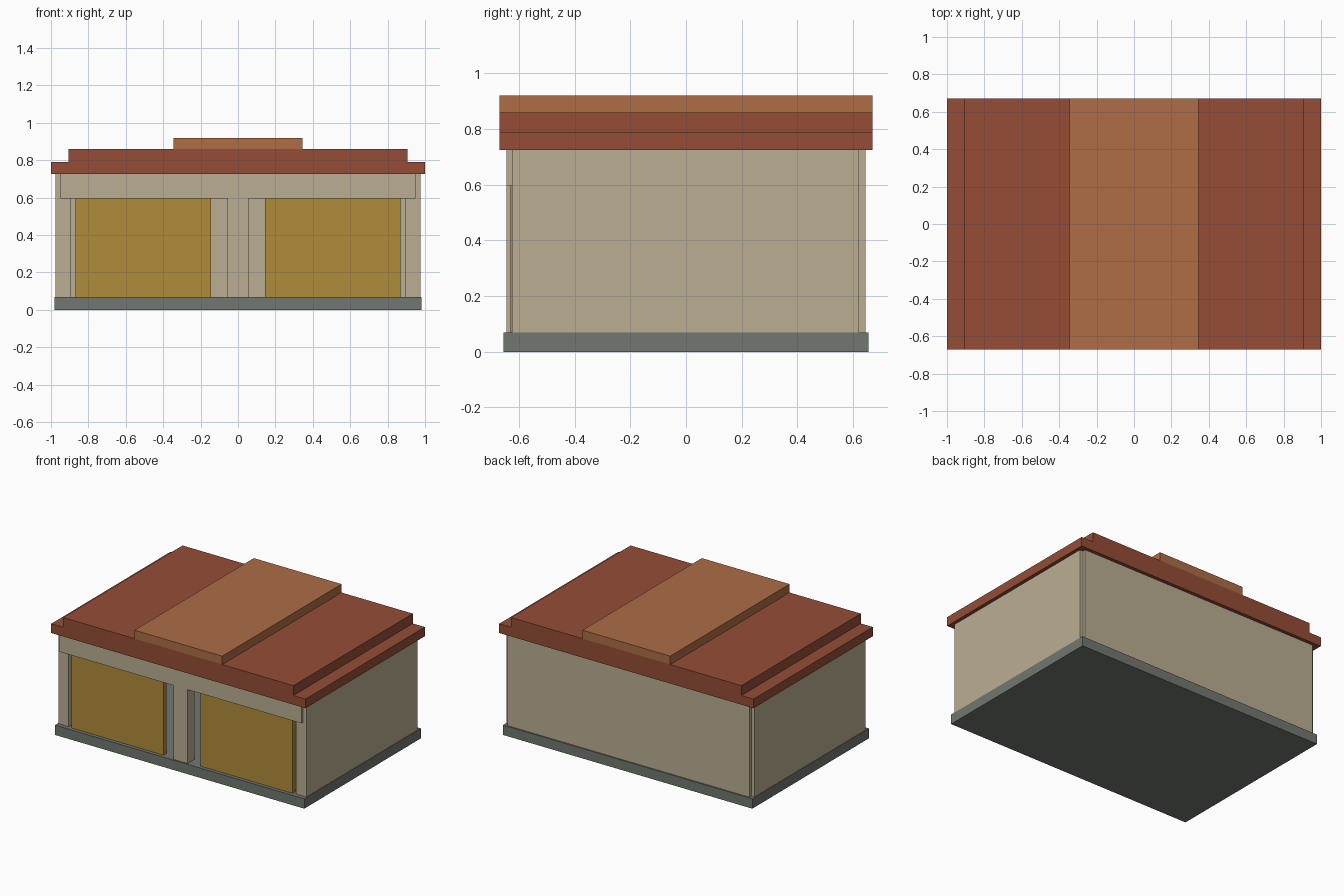
import bpy
import bmesh

cube = bpy.data.objects.get("Cube")
if cube:
    bpy.data.objects.remove(cube, do_unlink=True)


def material(name, srgb):
    """Flat colour given as 0-255 display values, stored as linear."""
    lin = [((c / 255 + 0.055) / 1.055) ** 2.4 for c in srgb] + [1.0]
    mat = bpy.data.materials.new(name)
    mat.use_nodes = True
    mat.diffuse_color = lin
    mat.node_tree.nodes["Principled BSDF"].inputs["Base Color"].default_value = lin
    return mat


def finish(name, bm, mat):
    bmesh.ops.recalc_face_normals(bm, faces=bm.faces)
    mesh = bpy.data.meshes.new(name)
    bm.to_mesh(mesh)
    bm.free()
    mesh.materials.append(mat)
    obj = bpy.data.objects.new(name, mesh)
    bpy.context.collection.objects.link(obj)
    return obj


def box(name, x, y, z, mat):
    """Box from (min, max) pairs on each axis."""
    bm = bmesh.new()
    bmesh.ops.create_cube(bm, size=1)
    for v in bm.verts:
        v.co = [r[0] if c < 0 else r[1] for c, r in zip(v.co, (x, y, z))]
    return finish(name, bm, mat)


def extrude_y(name, half_profile, y, mat):
    """Mirror an (x, z) half profile and extrude it along y."""
    outline = half_profile + [(-px, pz) for px, pz in reversed(half_profile)]
    bm = bmesh.new()
    face = bm.faces.new([bm.verts.new((px, y[0], pz)) for px, pz in outline])
    ext = bmesh.ops.extrude_face_region(bm, geom=[face])
    verts = [g for g in ext["geom"] if isinstance(g, bmesh.types.BMVert)]
    bmesh.ops.translate(bm, verts=verts, vec=(0, y[1] - y[0], 0))
    return finish(name, bm, mat)


stone = material("grey_stone", (114, 119, 112))
plaster = material("beige_plaster", (187, 175, 146))
tile = material("red_roof", (149, 77, 54))
cap = material("orange_roof_cap", (173, 109, 70))
door = material("ochre_door", (176, 140, 58))

FLOOR, LINTEL, EAVE = 0.07, 0.595, 0.725
FOOT = 0.01      # walls sink into the slab
FRONT = -0.645

# Slab and shell
box("floor_slab", (-0.98, 0.98), (-0.655, 0.655), (0, FLOOR), stone)
box("back_wall", (-0.95, 0.95), (0.565, 0.645), (FOOT, EAVE), plaster)
box("front_beam", (-0.95, 0.95), (FRONT, -0.565), (LINTEL, EAVE), plaster)
box("center_pillar", (-0.055, 0.055), (FRONT, -0.565), (FOOT, LINTEL), plaster)

# Mirrored side walls and doors
for side, s in (("left", 1), ("right", -1)):
    wall_x = sorted((s * 0.895, s * 0.975))
    door_x = sorted((s * 0.145, s * 0.868))
    box(side + "_wall", wall_x, (-0.625, 0.622), (FOOT, EAVE), plaster)
    box(side + "_door", door_x, (-0.63, -0.595), (FLOOR, LINTEL), door)

# Stepped roof with raised middle cap
ROOF_Y = (-0.67, 0.67)
extrude_y("stepped_roof",
          [(1.0, EAVE), (1.0, 0.79), (0.905, 0.79), (0.905, 0.86)], ROOF_Y, tile)
box("roof_cap", (-0.345, 0.345), ROOF_Y, (0.86, 0.92), cap)
